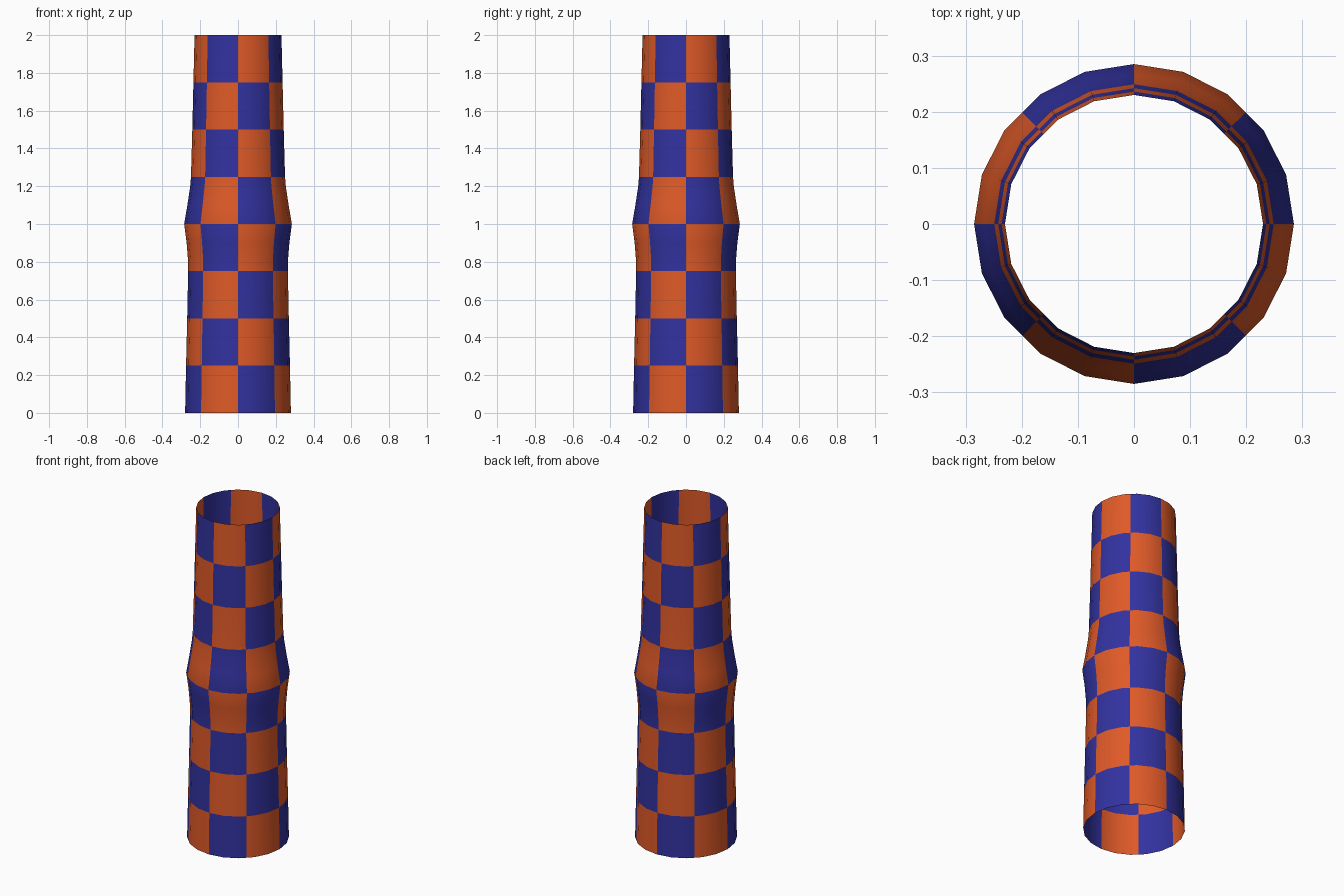
import bpy, bmesh, math

if "Cube" in bpy.data.objects:
    bpy.data.objects.remove(bpy.data.objects["Cube"])

SIDES = 20
# (height, radius) outline of the open tube
PROFILE = [(0, .28), (.25, .275), (.5, .269), (.75, .264), (.8, .264), (.9, .272),
           (1, .285), (1.1, .268), (1.2, .253), (1.25, .249), (1.5, .242),
           (1.75, .236), (2, .23)]


def flat_material(name, color):
    mat = bpy.data.materials.new(name)
    mat.diffuse_color = (*color, 1)
    mat.use_nodes = True
    mat.node_tree.nodes["Principled BSDF"].inputs["Base Color"].default_value = mat.diffuse_color
    return mat


# Corners of the 20-sided section, plus chord midpoints on the diagonals
# so that checks 45 degrees wide end exactly on an edge
half = math.pi / SIDES
section = [(math.radians(18 * i), 1.0) for i in range(SIDES)]
section += [(math.radians(45 + 90 * i), math.cos(half)) for i in range(4)]
section.sort()

# Tube wall
bm = bmesh.new()
rings = [[bm.verts.new((r * k * math.cos(a), r * k * math.sin(a), z))
          for a, k in section] for z, r in PROFILE]
n = len(section)
for lower, upper in zip(rings, rings[1:]):
    for i in range(n):
        j = (i + 1) % n
        face = bm.faces.new((lower[i], lower[j], upper[j], upper[i]))
        face.smooth = True
        # Checker: eight sectors around, eight bands up
        c = face.calc_center_median()
        sector = math.floor((math.atan2(c.y, c.x) % math.tau) / (math.pi / 4))
        band = math.floor(c.z / .25)
        face.material_index = (sector + band) % 2

mesh = bpy.data.meshes.new("checkered_tube")
bm.to_mesh(mesh)
bm.free()
mesh.materials.append(flat_material("deep blue", (.032, .032, .352)))
mesh.materials.append(flat_material("burnt orange", (.74, .102, .021)))
tube = bpy.data.objects.new("checkered_tube", mesh)
bpy.context.collection.objects.link(tube)
